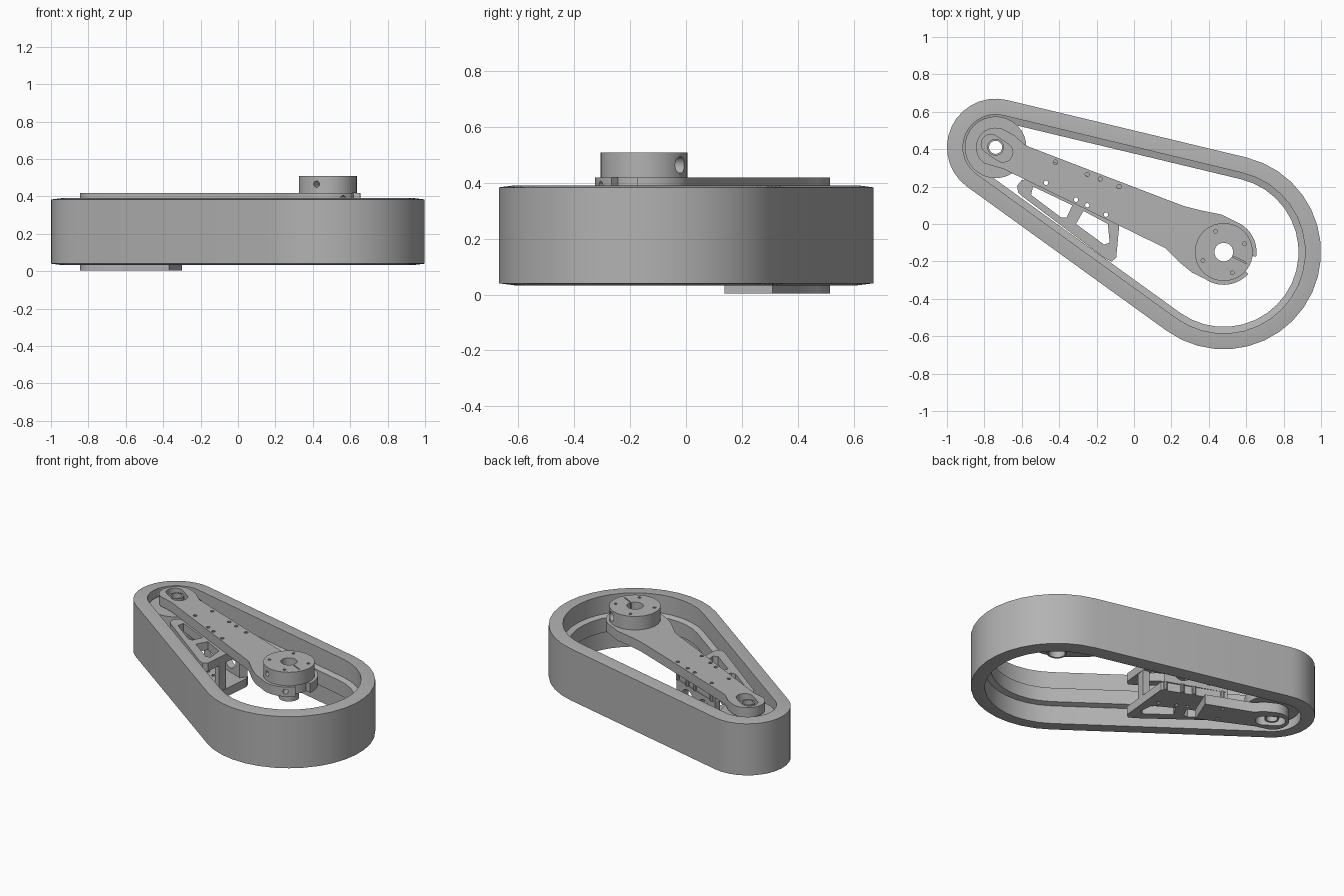
import bpy, bmesh
from math import sin, cos, radians, pi, atan2, acos, hypot
from mathutils import Vector, Matrix

if "Cube" in bpy.data.objects:
    bpy.data.objects.remove(bpy.data.objects["Cube"])

GREY = (0.45, 0.45, 0.45, 1)
mat = bpy.data.materials.new("plain grey")
mat.use_nodes = True
mat.diffuse_color = GREY
mat.node_tree.nodes["Principled BSDF"].inputs["Base Color"].default_value = GREY

A = Vector((-0.74, 0.41))   # small pulley axis
B = Vector((0.48, -0.15))   # large hub axis


def finish(ob):
    ob.data.materials.clear()
    ob.data.materials.append(mat)
    bpy.ops.object.select_all(action='DESELECT')
    ob.select_set(True)
    bpy.context.view_layer.objects.active = ob
    bpy.ops.object.shade_smooth_by_angle(angle=radians(30))
    return ob


def arc(c, r, a0, a1, n=16):
    return [(c[0] + r * cos(radians(a0 + (a1 - a0) * i / n)),
             c[1] + r * sin(radians(a0 + (a1 - a0) * i / n))) for i in range(n + 1)]


def circle(c, r, n=24):
    return arc(c, r, 0, 360, n)[:-1]


def polar(c, r, a):
    return (c[0] + r * cos(radians(a)), c[1] + r * sin(radians(a)))


def slot(p, q, r):
    a = math_angle(p, q)
    return arc(p, r, a + 90, a + 270, 10) + arc(q, r, a - 90, a + 90, 10)


def math_angle(p, q):
    return atan2(q[1] - p[1], q[0] - p[0]) * 180 / pi


def plate(name, loops, z0, z1):
    """Extruded outline; every loop after the first is a hole."""
    cu = bpy.data.curves.new(name, 'CURVE')
    cu.dimensions, cu.fill_mode = '2D', 'BOTH'
    cu.extrude = (z1 - z0) / 2
    for loop in loops:
        sp = cu.splines.new('POLY')
        sp.points.add(len(loop) - 1)
        for pt, (x, y) in zip(sp.points, loop):
            pt.co = (x, y, 0, 1)
        sp.use_cyclic_u = True
    ob = bpy.data.objects.new(name, cu)
    bpy.context.collection.objects.link(ob)
    bpy.ops.object.select_all(action='DESELECT')
    ob.select_set(True)
    bpy.context.view_layer.objects.active = ob
    bpy.ops.object.convert(target='MESH')
    ob = bpy.context.view_layer.objects.active
    bm = bmesh.new()
    bm.from_mesh(ob.data)
    bmesh.ops.translate(bm, verts=bm.verts, vec=(0, 0, (z0 + z1) / 2))
    bmesh.ops.remove_doubles(bm, verts=bm.verts, dist=1e-5)
    bmesh.ops.recalc_face_normals(bm, faces=bm.faces)
    bm.to_mesh(ob.data)
    bm.free()
    return finish(ob)


def cut(ob, name, matrix, radius=None):
    """Subtract a cylinder (or a unit box when no radius is given)."""
    bm = bmesh.new()
    if radius:
        bmesh.ops.create_cone(bm, cap_ends=True, segments=20, radius1=radius,
                              radius2=radius, depth=1, matrix=matrix)
    else:
        bmesh.ops.create_cube(bm, size=1, matrix=matrix)
    me = bpy.data.meshes.new(name)
    bm.to_mesh(me)
    bm.free()
    cutter = bpy.data.objects.new(name, me)
    bpy.context.collection.objects.link(cutter)
    mod = ob.modifiers.new(name, 'BOOLEAN')
    mod.operation, mod.solver, mod.object = 'DIFFERENCE', 'EXACT', cutter
    bpy.context.view_layer.objects.active = ob
    bpy.ops.object.modifier_apply(modifier=mod.name)
    bpy.data.objects.remove(cutter)
    finish(ob)


def side_hole(ob, centre, angle, z, r, length):
    p = polar(centre, length / 2, angle)
    cut(ob, "hole_cutter", Matrix.Translation((p[0], p[1], z))
        @ Matrix.Rotation(radians(angle), 4, 'Z') @ Matrix.Rotation(pi / 2, 4, 'Y')
        @ Matrix.Diagonal((1, 1, length, 1)), r)


# Belt: a cross-section swept around the two wheels
axis = math_angle(A, B)
tilt = acos((0.26 - 0.52) / (B - A).length) * 180 / pi
path = [(A, a) for a in [axis + tilt + (360 - 2 * tilt) * i / 14 for i in range(15)]]
path += [(B, a) for a in [axis - tilt + 2 * tilt * i / 20 for i in range(21)]]
section = [(0, .04), (0, .383), (.055, .39), (.085, .39), (.085, .27), (.12, .26),
           (.12, .165), (.085, .155), (.085, .033), (.055, .033)]
bm = bmesh.new()
rings = []
for c, a in path:
    R = 0.26 if c is A else 0.52
    rings.append([bm.verts.new((*polar(c, R - off, a), z)) for off, z in section])
for i, ring in enumerate(rings):
    nxt = rings[(i + 1) % len(rings)]
    for j in range(len(section)):
        k = (j + 1) % len(section)
        bm.faces.new((ring[j], nxt[j], nxt[k], ring[k]))
bmesh.ops.recalc_face_normals(bm, faces=bm.faces)
me = bpy.data.meshes.new("belt")
bm.to_mesh(me)
bm.free()
belt = bpy.data.objects.new("belt", me)
bpy.context.collection.objects.link(belt)
finish(belt)

# Arms: long upper arm with split clamp, short lower arm
tip = arc(A, .105, 60, 235)
shoulder = [(-.70, .295)]
neck = [(-.58, .42), (-.64, .475)]
clamp = (arc(B, .175, -125, -42) + arc(B, .14, -42, -8, 6) + arc(B, .175, -8, 56))
upper = (tip + shoulder + [(.17, -.13), (.25, -.21), (.31, -.26)] + clamp
         + [(.47, .05), (.37, .07), (.27, .095), (.15, .14)] + neck)
lower = tip + shoulder + [(-.37, .137), (-.30, .31)] + neck
axle_slot = slot((-.765, .427), (-.70, .383), .052)
screws = [(-.42, .33), (-.47, .22), (-.25, .265), (-.18, .24),
          (-.08, .2), (-.31, .13), (-.25, .10), (-.15, .05)]
holes = [circle(p, .012, 10) for p in screws]
top_arm = plate("upper_arm", [upper, axle_slot, circle(B, .05)] + holes, .355, .418)
plate("lower_arm", [lower, axle_slot] + holes[:2], .004, .07)
side_hole(top_arm, polar(B, .1, -62), -62, .388, .016, .2)

# Windowed tensioner plates, mirrored about the belt's middle
frame = [(-.60, .235), (-.625, .205), (-.62, .17), (-.60, .15), (-.16, -.18),
         (-.12, -.2), (-.095, -.18), (-.08, -.02), (-.06, .18), (-.10, .2),
         (-.45, .34), (-.5, .25)]
window_a = [(-.54, .20), (-.33, .10), (-.36, .035), (-.39, .035), (-.55, .155)]
window_b = [(-.27, .07), (-.14, 0), (-.13, -.1), (-.16, -.11), (-.31, 0)]
for name, z in (("upper_tensioner_plate", .30), ("lower_tensioner_plate", .07)):
    plate(name, [frame, window_a, window_b] + holes, z, z + .055)

# Spacer wall with round openings, and the post at the frame's end
wall = plate("spacer_wall", [[(-.45, .34), (-.46, .30), (-.10, .16), (-.07, .2)]], .125, .30)
for t in (.28, .72):
    p = Vector((-.455, .32)).lerp(Vector((-.085, .18)), t)
    side_hole(wall, polar(p, .15, 249), 69, .2125, .06, .3)
plate("end_post", [[(-.12, -.07), (-.09, -.07), (-.08, -.01), (-.12, 0)]], .125, .30)

# Small pulley in two flanges around the belt rib, with a hollow axle
bore = circle(A, .035)
for name, z0, z1 in (("pulley_upper", .27, .34), ("pulley_lower", .085, .155)):
    plate(name, [circle(A, .165, 32), bore], z0, z1)
plate("pulley_core", [circle(A, .135, 32), bore], .155, .27)
plate("axle", [circle(A, .045), bore], .02, .405)

# Large hub, its screw holes, side holes and slit, and the stub below
ring = [circle(polar(B, .12, a), .010, 10) for a in (22, 112, 202, 292)]
hub = plate("hub", [circle(B, .155, 40), circle(B, .05)] + ring, .418, .508)
side_hole(hub, polar(B, .08, 247), 247, .465, .017, .2)
side_hole(hub, polar(B, .08, 57), 57, .463, .03, .2)
p = polar(B, .09, -26)
cut(hub, "slit_cutter", Matrix.Translation((*p, .465)) @ Matrix.Rotation(radians(-26), 4, 'Z')
    @ Matrix.Diagonal((.09, .006, .12, 1)))
plate("hub_stub", [circle(B, .062), circle(B, .05)], .27, .36)
